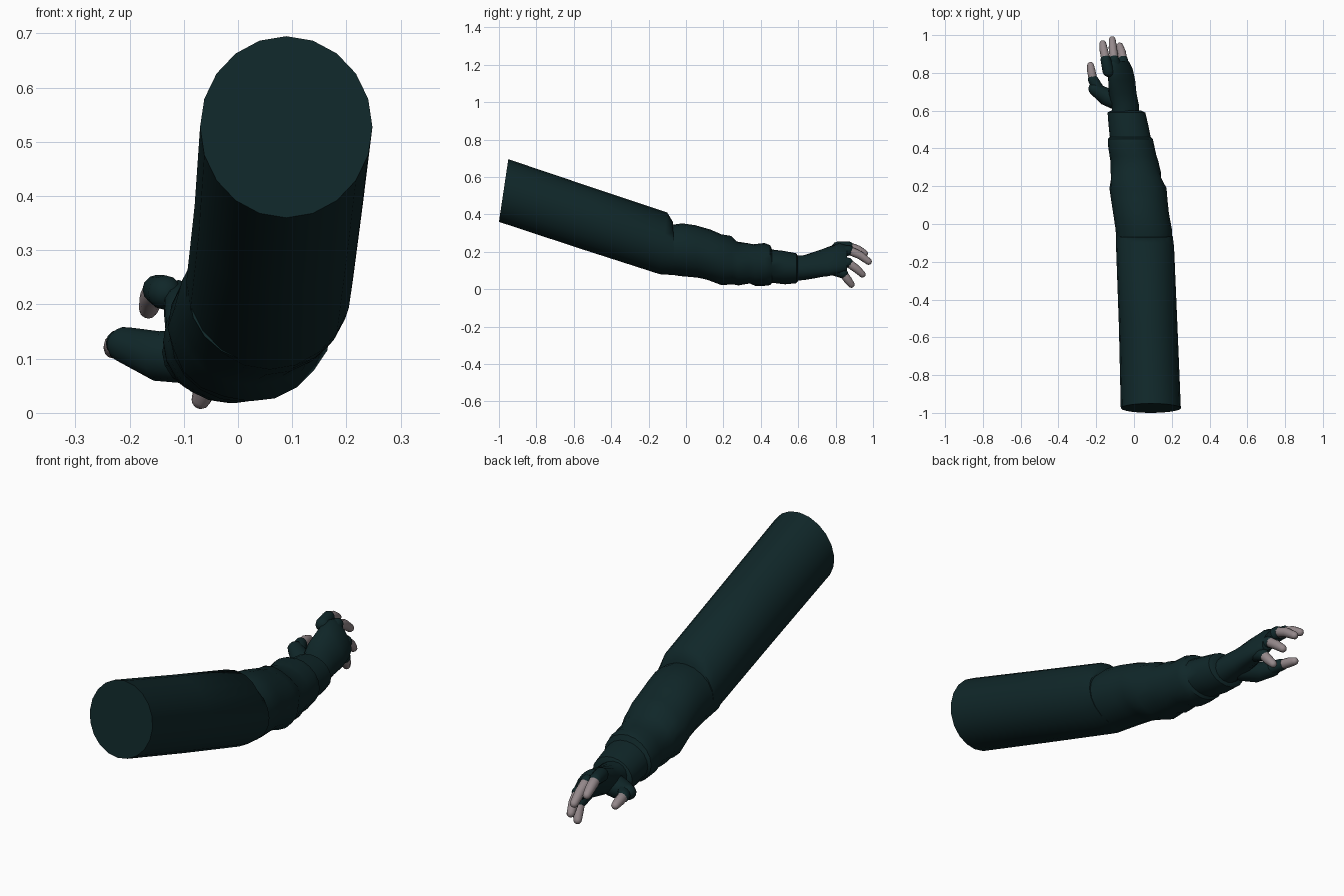
import bpy, bmesh, math
from mathutils import Vector

cube = bpy.data.objects.get("Cube")
if cube:
    bpy.data.objects.remove(cube)


def material(name, rgb):
    m = bpy.data.materials.new(name)
    m.use_nodes = True
    m.diffuse_color = (*rgb, 1)
    bsdf = m.node_tree.nodes["Principled BSDF"]
    bsdf.inputs["Base Color"].default_value = (*rgb, 1)
    bsdf.inputs["Roughness"].default_value = 0.8
    return m


cloth = material("dark teal cloth", (0.005, 0.02, 0.022))
skin = material("pale grey skin", (0.3, 0.25, 0.26))


def loft(name, rings, mat, angle=50):
    """Skin a list of closed point rings and cap both ends."""
    bm = bmesh.new()
    loops = [[bm.verts.new(p) for p in ring] for ring in rings]
    for a, b in zip(loops, loops[1:]):
        n = len(a)
        for i in range(n):
            j = (i + 1) % n
            bm.faces.new((a[i], a[j], b[j], b[i]))
    bm.faces.new(loops[0])
    bm.faces.new(loops[-1])
    bmesh.ops.recalc_face_normals(bm, faces=bm.faces)
    mesh = bpy.data.meshes.new(name)
    bm.to_mesh(mesh)
    bm.free()
    mesh.materials.append(mat)
    obj = bpy.data.objects.new(name, mesh)
    bpy.context.collection.objects.link(obj)
    bpy.ops.object.select_all(action="DESELECT")
    obj.select_set(True)
    bpy.context.view_layer.objects.active = obj
    bpy.ops.object.shade_smooth_by_angle(angle=math.radians(angle))
    return obj


def ellipse(centre, u, v, sides):
    turns = [2 * math.pi * i / sides for i in range(sides)]
    return [centre + u * math.cos(t) + v * math.sin(t) for t in turns]


def sleeve_ring(y_low, y_top, z_low, z_top, x_right, x_left, fold=0):
    """Ellipse through the four extremes, with optional creases underneath."""
    c = Vector(((x_right + x_left) / 2, (y_low + y_top) / 2, (z_low + z_top) / 2))
    u = Vector(((x_left - x_right) / 2, 0, 0))
    v = Vector((0, (y_top - y_low) / 2, (z_top - z_low) / 2))
    ring = ellipse(c, u, v, 20)
    return [p + (c - p) * fold * max(0, math.sin(i * 1.9 + y_low * 30))
            for i, p in enumerate(ring)]


def tube(name, points, radii, mat, sides=12):
    """Round tube through points with domed ends."""
    pts = [Vector(p) for p in points]
    first, last = (pts[1] - pts[0]).normalized(), (pts[-1] - pts[-2]).normalized()
    stations = []
    for a in (80, 55, 28):
        s, c = math.sin(math.radians(a)), math.cos(math.radians(a))
        stations.append((pts[0] - first * radii[0] * s, radii[0] * c, first))
    for i, p in enumerate(pts):
        d = pts[min(i + 1, len(pts) - 1)] - pts[max(i - 1, 0)]
        stations.append((p, radii[i], d.normalized()))
    for a in (28, 55, 80):
        s, c = math.sin(math.radians(a)), math.cos(math.radians(a))
        stations.append((pts[-1] + last * radii[-1] * s, radii[-1] * c, last))
    rings = []
    for p, r, d in stations:
        u = d.cross(Vector((0, 0, 1))).normalized()
        rings.append(ellipse(p, u * r, d.cross(u) * r, sides))
    return loft(name, rings, mat)


# Straight upper sleeve, ending in a small step at the elbow
loft("upper_sleeve", [sleeve_ring(*r) for r in (
    (-1.0, -0.95, 0.36, 0.695, -0.07, 0.248),
    (-0.56, -0.52, 0.215, 0.55, -0.08, 0.23),
    (-0.14, -0.1, 0.08, 0.41, -0.095, 0.212),
    (-0.06, -0.07, 0.075, 0.36, -0.095, 0.205),
)], cloth)

# Forearm sleeve with soft folds and a tighter cuff
loft("forearm_sleeve", [sleeve_ring(*r) for r in (
    (-0.16, -0.1, 0.09, 0.34, -0.09, 0.2),
    (-0.03, -0.02, 0.07, 0.352, -0.098, 0.2),
    (0.06, 0.05, 0.062, 0.342, -0.11, 0.185),
    (0.11, 0.13, 0.05, 0.32, -0.12, 0.178, 0.03),
    (0.19, 0.19, 0.02, 0.295, -0.13, 0.172, 0.03),
    (0.25, 0.24, 0.026, 0.285, -0.127, 0.15, 0.05),
    (0.28, 0.27, 0.02, 0.255, -0.124, 0.142),
    (0.34, 0.33, 0.026, 0.25, -0.125, 0.128, 0.05),
    (0.37, 0.36, 0.018, 0.24, -0.13, 0.118),
    (0.42, 0.42, 0.018, 0.247, -0.138, 0.106),
    (0.45, 0.45, 0.022, 0.235, -0.138, 0.1),
    (0.46, 0.46, 0.034, 0.212, -0.128, 0.088),
    (0.53, 0.52, 0.026, 0.205, -0.135, 0.075),
    (0.59, 0.59, 0.032, 0.192, -0.14, 0.06),
    (0.6, 0.6, 0.045, 0.175, -0.12, 0.04),
)], cloth, 40)


# Gloved palm, rolled so the thumb edge points up and to the right
def palm_ring(x, y, z, half_width, half_depth, roll):
    a = math.radians(roll)
    u = Vector((-math.cos(a), 0, math.sin(a)))
    v = Vector((math.sin(a), 0, math.cos(a)))
    return ellipse(Vector((x, y, z)), u * half_width, v * half_depth, 18)


loft("gloved_palm", [palm_ring(*r) for r in (
    (-0.045, 0.56, 0.11, 0.078, 0.065, 30),
    (-0.045, 0.63, 0.115, 0.077, 0.062, 35),
    (-0.06, 0.69, 0.13, 0.085, 0.058, 42),
    (-0.065, 0.76, 0.148, 0.093, 0.052, 50),
    (-0.072, 0.82, 0.164, 0.094, 0.045, 55),
    (-0.078, 0.86, 0.166, 0.08, 0.032, 55),
)], cloth)

# Fingers: glove stub, then a bent bare tip
fingers = {
    "index": ((-0.135, 0.81, 0.222), (-0.15, 0.87, 0.228), (-0.16, 0.92, 0.212), (-0.165, 0.955, 0.192)),
    "middle": ((-0.09, 0.81, 0.19), (-0.105, 0.87, 0.208), (-0.112, 0.93, 0.182), (-0.115, 0.976, 0.148)),
    "ring": ((-0.055, 0.81, 0.14), (-0.058, 0.866, 0.142), (-0.065, 0.91, 0.11), (-0.075, 0.943, 0.08)),
    "little": ((-0.045, 0.79, 0.105), (-0.048, 0.84, 0.084), (-0.058, 0.865, 0.05), (-0.068, 0.884, 0.025)),
    "thumb": ((-0.17, 0.68, 0.115), (-0.217, 0.765, 0.128), (-0.226, 0.81, 0.124), (-0.23, 0.84, 0.118)),
}
for name, (root, knuckle, mid, tip) in fingers.items():
    tube(name + "_glove_stub", (root, knuckle), (0.032, 0.027), cloth)
    tube(name + "_bare_tip", (knuckle, mid, tip), (0.023, 0.022, 0.018), skin)

# Thumb base joining the palm
tube("thumb_base", ((-0.08, 0.65, 0.105), (-0.15, 0.675, 0.105), (-0.208, 0.715, 0.125)),
     (0.052, 0.046, 0.034), cloth)
